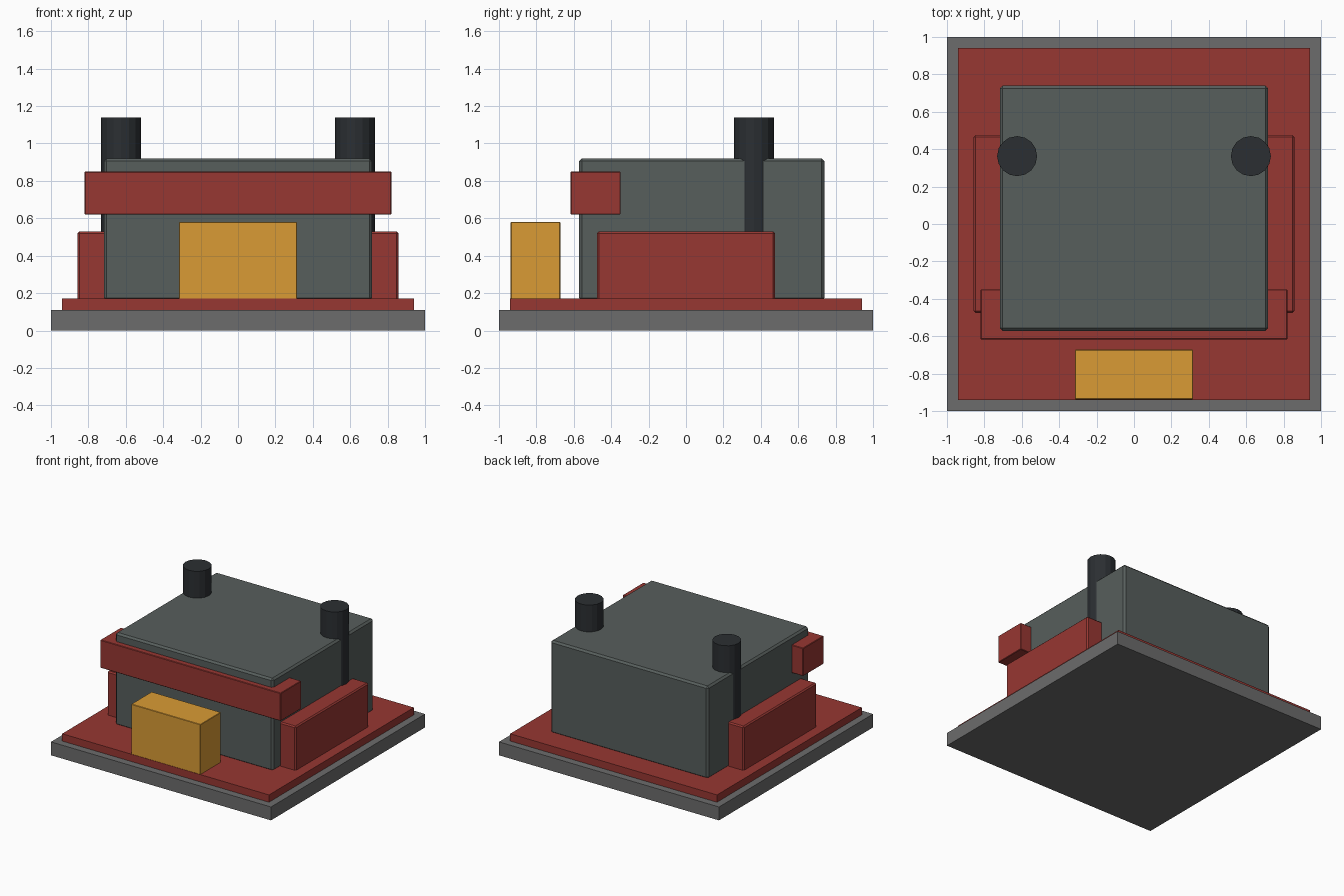
import bpy, bmesh
from mathutils import Vector, Matrix

if "Cube" in bpy.data.objects:
    bpy.data.objects.remove(bpy.data.objects["Cube"])


def material(name, rgb):
    m = bpy.data.materials.new(name)
    m.diffuse_color = (*rgb, 1)
    m.use_nodes = True
    m.node_tree.nodes["Principled BSDF"].inputs["Base Color"].default_value = m.diffuse_color
    return m


STONE = material("stone_grey", (0.15, 0.15, 0.15))
RED = material("red", (0.31, 0.038, 0.032))
WALL = material("wall_grey", (0.095, 0.112, 0.107))
YELLOW = material("yellow", (0.70, 0.33, 0.035))
DARK = material("dark_metal", (0.024, 0.028, 0.032))


def finish(bm, name, mat):
    mesh = bpy.data.meshes.new(name)
    bm.to_mesh(mesh)
    bm.free()
    mesh.materials.append(mat)
    obj = bpy.data.objects.new(name, mesh)
    bpy.context.collection.objects.link(obj)
    return obj


def box(name, lo, hi, mat, bevel=0.0):
    lo, hi = Vector(lo), Vector(hi)
    bm = bmesh.new()
    bmesh.ops.create_cube(bm, size=1)
    bmesh.ops.scale(bm, vec=hi - lo, verts=bm.verts)
    bmesh.ops.translate(bm, vec=(lo + hi) / 2, verts=bm.verts)
    if bevel:
        bmesh.ops.bevel(bm, geom=bm.edges[:], offset=bevel, segments=1,
                        affect='EDGES')
    return finish(bm, name, mat)


def cylinder(name, x, y, z0, z1, r, mat, sides=16):
    bm = bmesh.new()
    bmesh.ops.create_cone(bm, cap_ends=True, segments=sides, radius1=r,
                          radius2=r, depth=z1 - z0,
                          matrix=Matrix.Translation((x, y, (z0 + z1) / 2)))
    return finish(bm, name, mat)


# Ground slab and red floor plate
box("base_slab", (-1, -1, 0), (1, 1, 0.11), STONE)
box("floor_plate", (-0.94, -0.94, 0.11), (0.94, 0.94, 0.17), RED)

# Main building block
box("main_block", (-0.717, -0.572, 0.16), (0.717, 0.74, 0.92), WALL, 0.015)

# Front band and front box
box("front_band", (-0.82, -0.617, 0.62), (0.82, -0.35, 0.85), RED, 0.004)
box("front_box", (-0.315, -0.937, 0.16), (0.315, -0.672, 0.58), YELLOW, 0.003)

# Side blocks and chimneys, mirrored left and right
for side, s in (("left", -1), ("right", 1)):
    xs = sorted((s * 0.60, s * 0.857))
    box(side + "_side_block", (xs[0], -0.475, 0.16), (xs[1], 0.475, 0.53),
        RED, 0.01)
    cylinder(side + "_chimney", s * 0.625, 0.363, 0.42, 1.14, 0.107, DARK)
